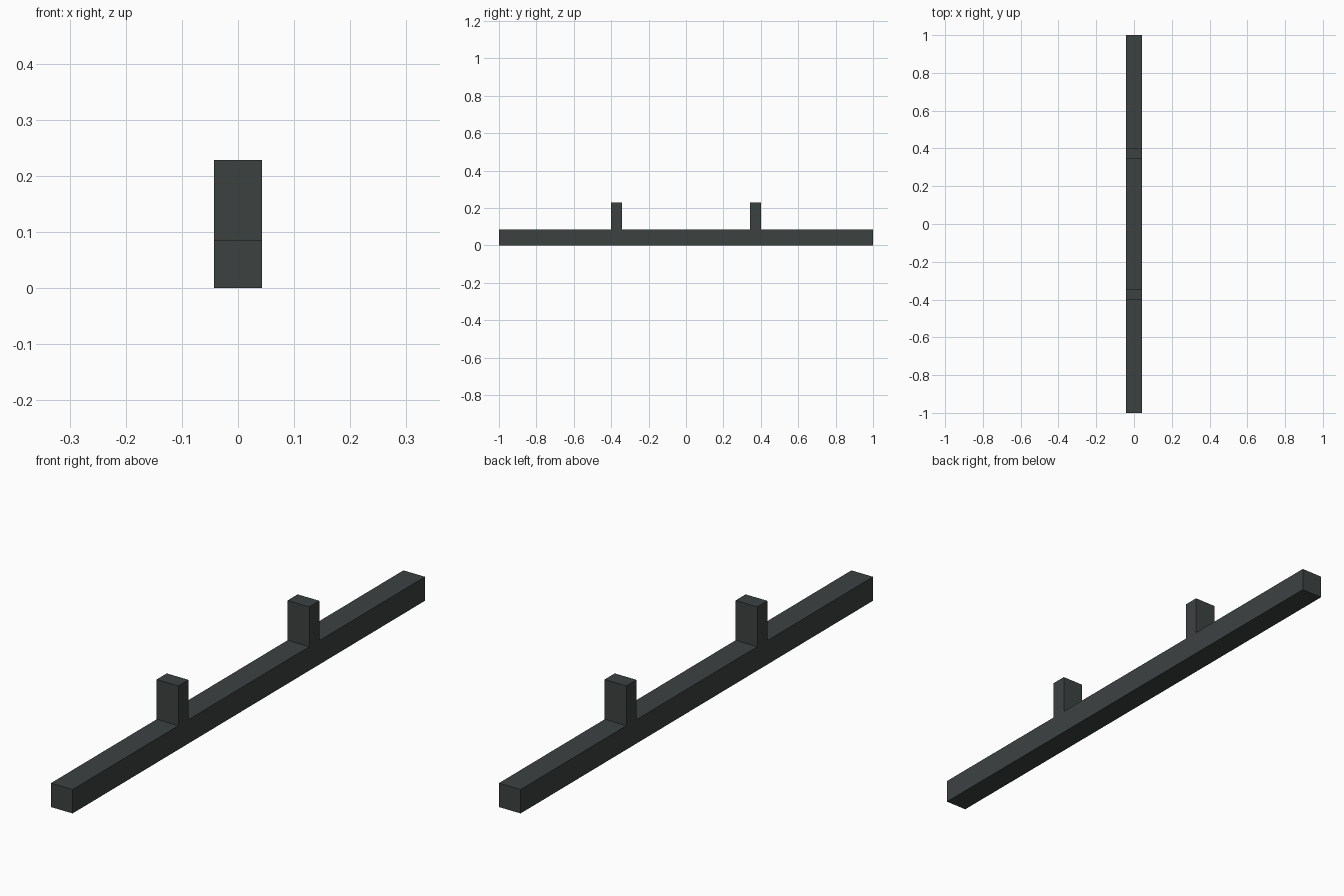
import bpy, bmesh

if "Cube" in bpy.data.objects:
    bpy.data.objects.remove(bpy.data.objects["Cube"])

WIDTH = 0.086       # beam is square in section
BEAM_TOP = 0.086
POST_TOP = 0.229
POST_IN, POST_OUT = 0.343, 0.40

mat = bpy.data.materials.new("dark_grey_green")
mat.diffuse_color = (0.046, 0.054, 0.053, 1.0)
mat.use_nodes = True
mat.node_tree.nodes["Principled BSDF"].inputs["Base Color"].default_value = mat.diffuse_color

# Half of the side outline (y, z), from the outer bottom corner inwards
half = [(1, 0), (1, BEAM_TOP), (POST_OUT, BEAM_TOP), (POST_OUT, POST_TOP),
        (POST_IN, POST_TOP), (POST_IN, BEAM_TOP)]
outline = half + [(-y, z) for y, z in reversed(half)]

# Rail with two upright posts: outline extruded across its width
bm = bmesh.new()
side = bm.faces.new([bm.verts.new((-WIDTH / 2, y, z)) for y, z in outline])
ext = bmesh.ops.extrude_face_region(bm, geom=[side])
new_verts = [g for g in ext["geom"] if isinstance(g, bmesh.types.BMVert)]
bmesh.ops.translate(bm, verts=new_verts, vec=(WIDTH, 0, 0))
bmesh.ops.recalc_face_normals(bm, faces=bm.faces)

mesh = bpy.data.meshes.new("rail_with_posts")
bm.to_mesh(mesh)
bm.free()
mesh.materials.append(mat)
rail = bpy.data.objects.new("rail_with_posts", mesh)
bpy.context.collection.objects.link(rail)
